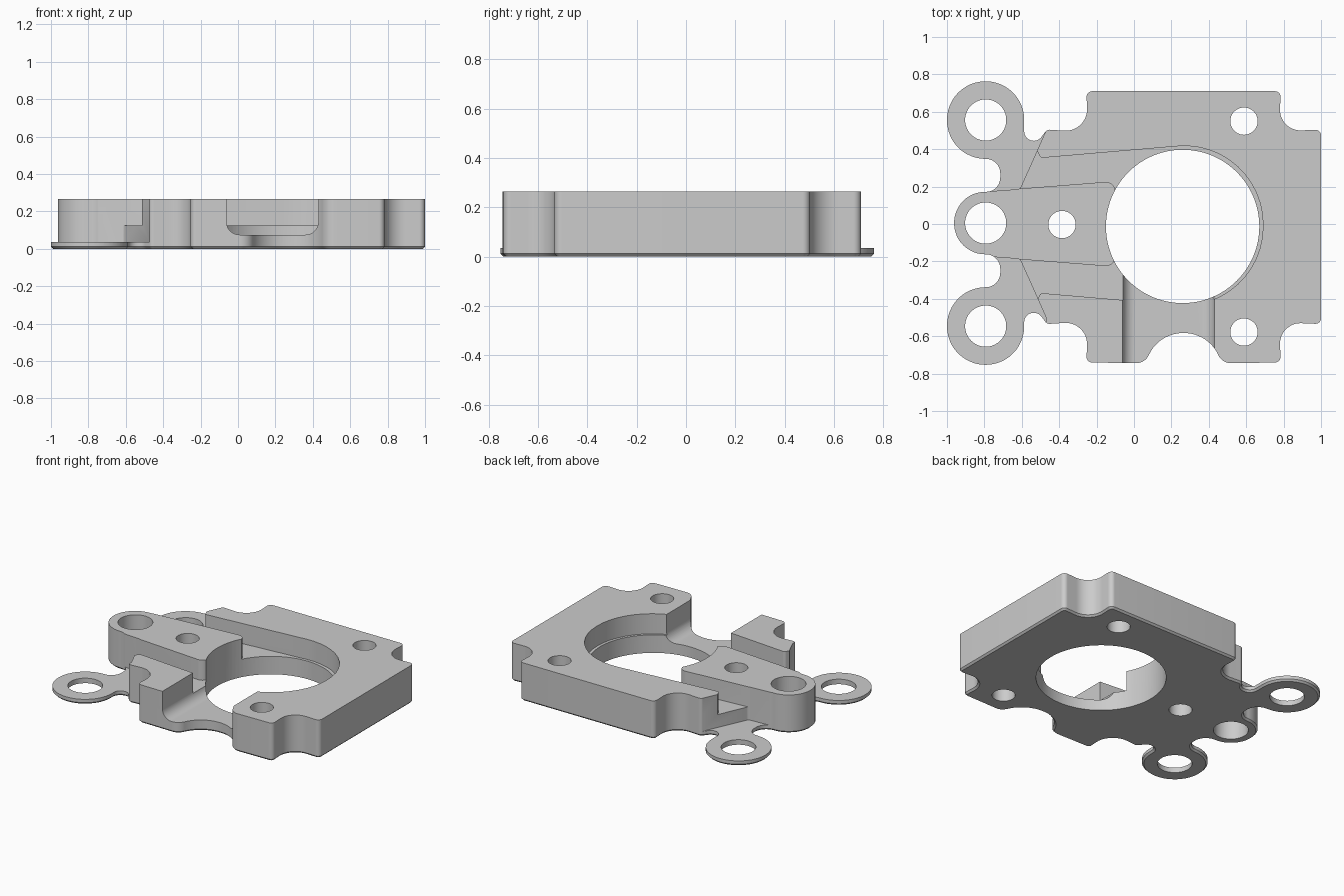
import bpy, bmesh, math
from mathutils import Vector, Matrix

cube = bpy.data.objects.get("Cube")
if cube:
    bpy.data.objects.remove(cube, do_unlink=True)

HEIGHT, WEB, LEDGE, OVER = 0.265, 0.035, 0.125, 0.4


def rounded(corners, steps=12):
    """Turn (x, y, radius) corners into an outline with tangent arcs."""
    out = []
    for i, (x, y, r) in enumerate(corners):
        p = Vector((x, y))
        if r == 0:
            out.append(p)
            continue
        a = (Vector(corners[i - 1][:2]) - p).normalized()
        b = (Vector(corners[(i + 1) % len(corners)][:2]) - p).normalized()
        half = math.acos(a.dot(b)) / 2
        centre = p + (a + b).normalized() * (r / math.sin(half))
        start = p + a * (r / math.tan(half)) - centre
        end = p + b * (r / math.tan(half)) - centre
        sweep = math.atan2(start.x * end.y - start.y * end.x, start.dot(end))
        for k in range(steps + 1):
            t = sweep * k / steps
            c, s = math.cos(t), math.sin(t)
            out.append(centre + Vector((c * start.x - s * start.y,
                                        s * start.x + c * start.y)))
    return out


def inset(outline, distance):
    """Move a counter-clockwise outline inwards."""
    out = []
    for i, p in enumerate(outline):
        along = (outline[(i + 1) % len(outline)] - outline[i - 1]).normalized()
        out.append(p + Vector((-along.y, along.x)) * distance)
    return out


def prism(name, outline, z0, z1, chamfer=0, turn=Matrix.Identity(4)):
    """Stack loops of a counter-clockwise outline into a closed solid."""
    loops = [(outline, z0), (outline, z1)]
    if chamfer:
        loops = [(inset(outline, chamfer), z0), (outline, z0 + chamfer), (outline, z1)]
    bm = bmesh.new()
    rings = [[bm.verts.new((p.x, p.y, z)) for p in pts] for pts, z in loops]
    for low, high in zip(rings, rings[1:]):
        for i in range(len(low)):
            bm.faces.new((low[i - 1], low[i], high[i], high[i - 1]))
    bm.faces.new(rings[0][::-1])
    bm.faces.new(rings[-1])
    bm.normal_update()
    bmesh.ops.triangulate(bm, faces=bm.faces)
    bm.transform(turn)
    mesh = bpy.data.meshes.new(name)
    bm.to_mesh(mesh)
    bm.free()
    obj = bpy.data.objects.new(name, mesh)
    bpy.context.scene.collection.objects.link(obj)
    return obj


def measure(mesh):
    """Return the volume and the number of open edges."""
    bm = bmesh.new()
    bm.from_mesh(mesh)
    found = bm.calc_volume(), sum(not e.is_manifold for e in bm.edges)
    bm.free()
    return found


def cut(target, cutter):
    """Subtract the cutter, keeping the cleanest solid of the solvers."""
    before = measure(target.data)[0]
    mod = target.modifiers.new("cut", 'BOOLEAN')
    mod.operation, mod.object = 'DIFFERENCE', cutter
    best, fewest = target.data, math.inf
    for solver in ('MANIFOLD', 'EXACT', 'FLOAT'):
        mod.solver = solver
        bpy.context.view_layer.update()
        depsgraph = bpy.context.evaluated_depsgraph_get()
        result = bpy.data.meshes.new_from_object(target.evaluated_get(depsgraph))
        volume, gaps = measure(result)
        if 0.5 < volume / before < 0.9999 and gaps < fewest:
            best, fewest = result, gaps
    target.modifiers.clear()
    target.data = best
    bpy.data.objects.remove(cutter, do_unlink=True)


def bore(target, x, y, r, sides=64):
    ring = [Vector((x + r * math.cos(math.tau * k / sides),
                    y + r * math.sin(math.tau * k / sides))) for k in range(sides)]
    cut(target, prism("bore_cutter", ring, -0.1, OVER))


def flip(points, centre):
    return [(x, 2 * centre - y, r) for x, y, r in reversed(points)]


BODY_Y, ARM_Y = -0.015, 0.005

# Full plan outline: notched body, two thin eyelets and the middle boss
body_side = [(1, 0.505, 0.03), (0.775, 0.495, 0.11), (0.785, 0.71, 0.03),
             (-0.255, 0.71, 0.03), (-0.245, 0.49, 0.115), (-0.465, 0.505, 0.03),
             (-0.51, 0.445, 0.05), (-0.587, 0.445, 0.05)]
eyelet_side = [(-0.587, 0.763, 0.206), (-1, 0.763, 0.206), (-1, 0.348, 0.206),
               (-0.715, 0.348, 0.077), (-0.715, 0.172, 0.077), (-0.962, 0.172, 0.166)]
scallop = [(0.058, -0.745, 0.075), (0.136, -0.583, 0.2),
           (0.394, -0.583, 0.2), (0.472, -0.745, 0.075)]
lower = flip(body_side, BODY_Y)
outline = body_side + eyelet_side + flip(eyelet_side, ARM_Y) + lower[:5] + scallop + lower[5:]
plate = prism("mounting_plate", rounded(outline), 0, HEIGHT, chamfer=0.012)

# Lower the eyelets and their webs to a thin layer
clearance = [(-1.1, 0.173, 0), (-0.795, 0.173, 0), (-0.61, 0.187, 0.02),
             (-0.47, 0.5, 0), (-0.5, 0.9, 0), (-1.1, 0.9, 0)]
for pts in (clearance, flip(clearance, 0)):
    cut(plate, prism("clearance_cutter", rounded(pts), WEB, OVER))

# Recessed pocket that wraps the arm and rings the main hole
outer = [(0.69, 0.455, 0.42), (-0.5, 0.353, 0.02), (-0.53, 0.42, 0), (-0.75, 0.42, 0)]
inner = [(-0.75, 0.178, 0), (-0.1, 0.229, 0.05)]
channel = outer + inner + flip(inner, 0) + flip(outer, -0.008)
cut(plate, prism("pocket_cutter", rounded(channel), LEDGE, OVER))

# Round-bottomed slot through the front wall
slot = [(-0.062, 0.075, 0.07), (0.43, 0.075, 0.07), (0.43, OVER, 0), (-0.062, OVER, 0)]
cut(plate, prism("slot_cutter", rounded(slot), 0.2, 1, turn=Matrix.Rotation(math.pi / 2, 4, 'X')))

# Through holes
bore(plate, 0.26, -0.013, 0.41, sides=96)
for x, y, r in [(-0.793, 0.556, 0.11), (-0.793, -0.546, 0.11), (-0.793, 0.005, 0.11),
                (0.588, 0.55, 0.073), (0.588, -0.578, 0.073), (-0.385, -0.003, 0.073)]:
    bore(plate, x, y, r)

# Single grey finish
grey = bpy.data.materials.new("plain_grey")
grey.use_nodes = True
colour = (0.6, 0.6, 0.6, 1)
grey.diffuse_color = colour
grey.node_tree.nodes["Principled BSDF"].inputs["Base Color"].default_value = colour
plate.data.materials.clear()
plate.data.materials.append(grey)

bpy.ops.object.select_all(action='DESELECT')
plate.select_set(True)
bpy.context.view_layer.objects.active = plate
bpy.ops.object.shade_smooth_by_angle(angle=math.radians(30))
